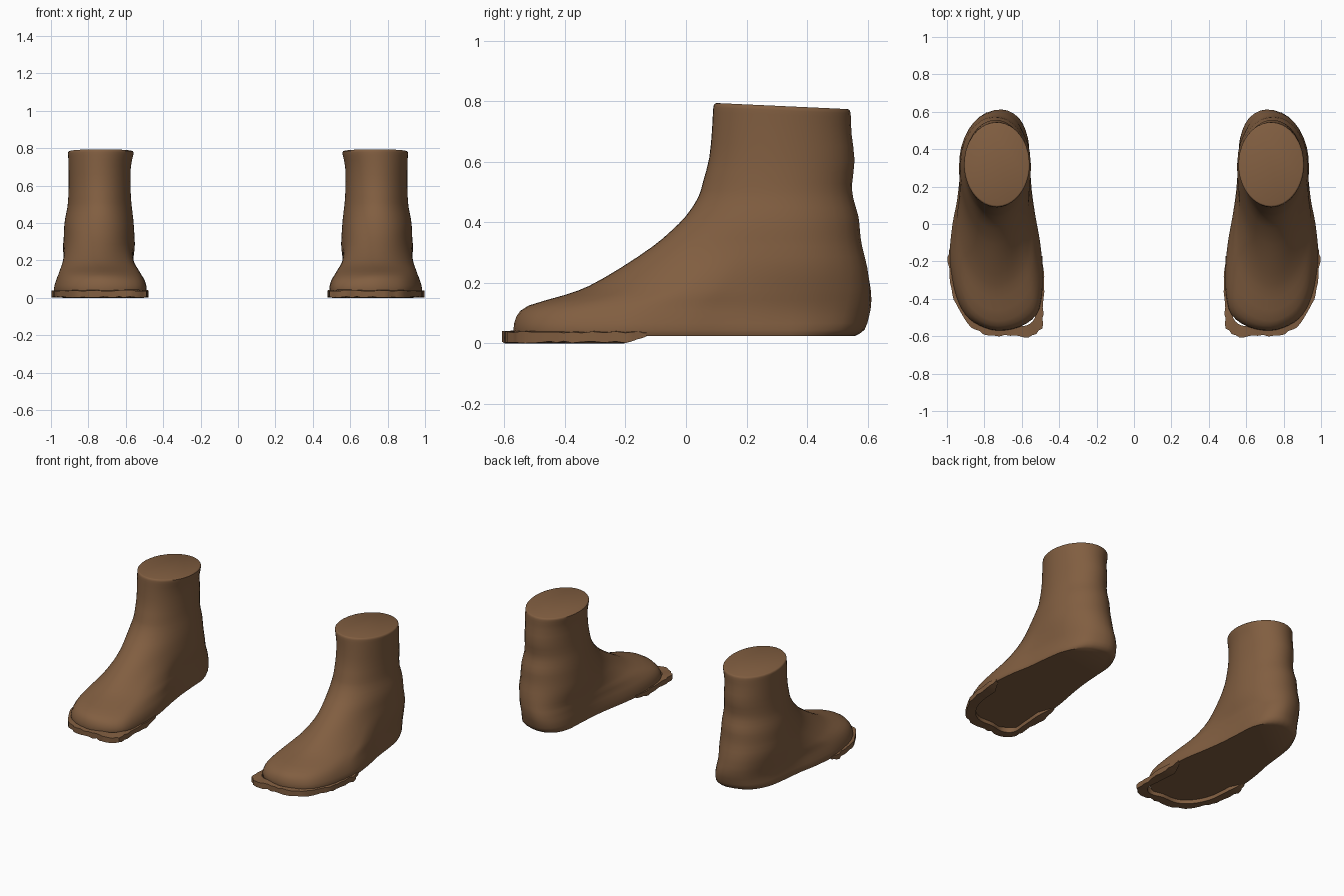
import bpy, bmesh, math, random
from mathutils import Vector

if "Cube" in bpy.data.objects:
    bpy.data.objects.remove(bpy.data.objects["Cube"])

random.seed(4)
leather = bpy.data.materials.new("brown_leather")
leather.diffuse_color = (0.22, 0.112, 0.052, 1)
leather.use_nodes = True
leather.node_tree.nodes["Principled BSDF"].inputs["Base Color"].default_value = leather.diffuse_color


def spline(pts, steps, closed):
    """Catmull-Rom through points of any dimension."""
    n, out = len(pts), []
    for i in range(n if closed else n - 1):
        p = [Vector(pts[j % n] if closed else pts[min(max(j, 0), n - 1)])
             for j in range(i - 1, i + 3)]
        for k in range(steps):
            t = k / steps
            out.append(0.5 * (2 * p[1] + (p[2] - p[0]) * t
                              + (2 * p[0] - 5 * p[1] + 4 * p[2] - p[3]) * t * t
                              + (3 * p[1] - p[0] - 3 * p[2] + p[3]) * t ** 3))
    if not closed:
        out.append(Vector(pts[-1]))
    return out


def loft(name, rings, side, wrap_rings=False):
    """Skin closed rings and cap both ends; side = -1 mirrors across x."""
    bm = bmesh.new()
    vs = [[bm.verts.new((side * x, y, z)) for x, y, z in r] for r in rings]
    n = len(vs[0])
    for a, b in zip(vs, vs[1:]):
        for i in range(n):
            j = (i + 1) % n
            bm.faces.new((a[i], a[j], b[j], b[i]))
    bm.faces.new(vs[0][::-1])
    bm.faces.new(vs[-1])
    bmesh.ops.recalc_face_normals(bm, faces=bm.faces)
    me = bpy.data.meshes.new(name)
    bm.to_mesh(me)
    bm.free()
    me.materials.append(leather)
    ob = bpy.data.objects.new(name, me)
    bpy.context.collection.objects.link(ob)
    bpy.ops.object.select_all(action='DESELECT')
    ob.select_set(True)
    bpy.context.view_layer.objects.active = ob
    bpy.ops.object.shade_smooth_by_angle(angle=math.radians(40))


# Sole outline (x, y), counter-clockwise from the toe
sole = spline([(.73, -.575), (.83, -.545), (.90, -.49), (.95, -.39), (.977, -.26),
               (.985, -.15), (.97, 0), (.945, .13), (.925, .3), (.90, .42),
               (.83, .53), (.70, .575), (.61, .54), (.565, .45), (.555, .32),
               (.545, .18), (.525, .04), (.50, -.1), (.487, -.24), (.49, -.38),
               (.52, -.49), (.61, -.555)], 3, True)

# Height, front y, back y, inner x, outer x
rows = spline([(.025, -.565, .56, .49, .98), (.045, -.57, .59, .487, .985),
               (.09, -.56, .605, .495, .975), (.125, -.52, .612, .51, .965),
               (.16, -.40, .613, .525, .957), (.19, -.32, .61, .538, .95),
               (.25, -.215, .60, .548, .94), (.32, -.11, .582, .553, .932),
               (.37, -.05, .575, .556, .93), (.42, .0, .57, .56, .925),
               (.48, .04, .553, .567, .913), (.53, .056, .549, .572, .908),
               (.61, .077, .557, .575, .905), (.70, .086, .547, .573, .906),
               (.755, .089, .545, .562, .908), (.778, .092, .542, .558, .908),
               (.784, .1, .535, .566, .9)], 2, False)
HEEL_Y = .32

# Foot body: the sole outline blends upward into an egg-shaped ankle
body = []
for z, yf, yb, xi, xo in rows:
    w = min(max((z - .06) / .24, 0), 1)
    w = w * w * (3 - 2 * w)
    ring = []
    for x, y in sole:
        nx = (x - .735) / .25
        ny = (y - HEEL_Y) / (.255 if y > HEEL_Y else .895)
        a = math.atan2(ny, nx)
        nx += (math.cos(a) - nx) * w
        ny += (math.sin(a) - ny) * w
        py = HEEL_Y + ny * (yb - HEEL_Y if ny > 0 else HEEL_Y - yf)
        px = (xi + xo) / 2 + nx * (xo - xi) / 2
        ring.append((px, py, z - (py - HEEL_Y) * .045 * (z / .78) ** 4))
    body.append(ring)

# Ragged welt around the toes, swept as a flat strip with tapered ends
edge = spline([(.985, -.13), (1.0, -.20), (.985, -.35), (.945, -.46), (.87, -.555),
               (.78, -.60), (.66, -.60), (.56, -.61), (.49, -.56), (.482, -.45),
               (.477, -.28), (.49, -.17)], 4, False)
welt = []
for i, p in enumerate(edge):
    end = min(i, len(edge) - 1 - i)
    taper = min(end / 4, 1)
    inward = (Vector((.735, -.22)) - p).normalized()
    outer = p + inward * random.uniform(0, .012) * taper
    inner = p + inward * (.02 + .05 * taper)
    low = .024 * (1 - taper)
    welt.append([(outer.x, outer.y, .038 + random.uniform(-.004, .003)),
                 (outer.x, outer.y, low + random.uniform(0, .008) * taper),
                 (inner.x, inner.y, low),
                 (inner.x, inner.y, .043)])

for label, side in (("right", 1), ("left", -1)):
    loft(label + "_foot", body, side)
    loft(label + "_toe_welt", welt, side)
